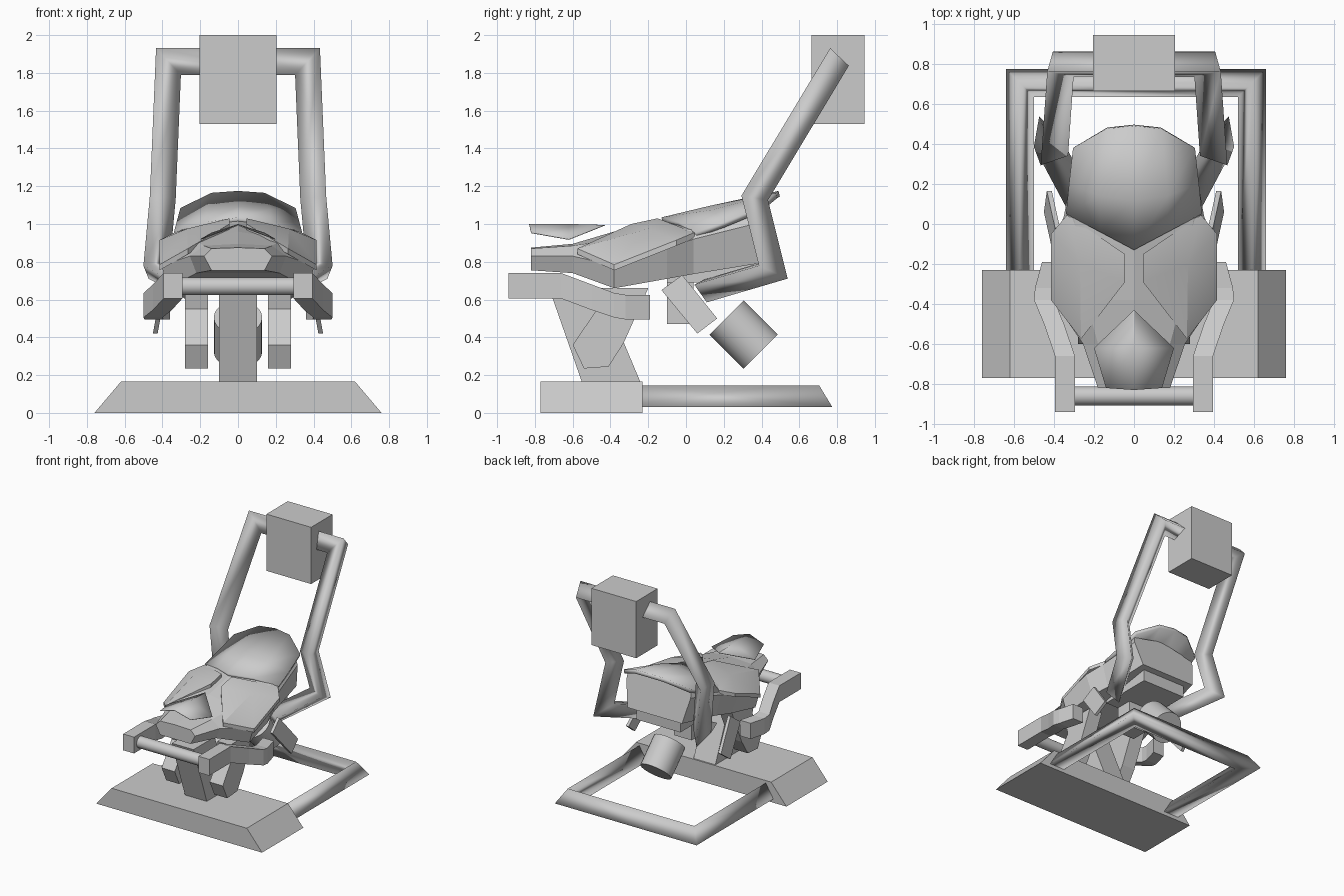
import bpy, bmesh, math
from mathutils import Vector

cube = bpy.data.objects.get("Cube")
if cube:
    bpy.data.objects.remove(cube, do_unlink=True)

GREY = (0.6, 0.6, 0.6, 1)
mat = bpy.data.materials.new("plain grey")
mat.use_nodes = True
mat.diffuse_color = GREY
mat.node_tree.nodes["Principled BSDF"].inputs["Base Color"].default_value = GREY


def make(name, verts, faces, smooth=None, recalc=True):
    mesh = bpy.data.meshes.new(name)
    mesh.from_pydata([tuple(v) for v in verts], [], faces)
    bm = bmesh.new()
    bm.from_mesh(mesh)
    bmesh.ops.remove_doubles(bm, verts=bm.verts, dist=0.0005)
    if recalc:
        bmesh.ops.recalc_face_normals(bm, faces=bm.faces)
    bm.to_mesh(mesh)
    bm.free()
    mesh.materials.append(mat)
    obj = bpy.data.objects.new(name, mesh)
    bpy.context.collection.objects.link(obj)
    if smooth:
        bpy.ops.object.select_all(action='DESELECT')
        obj.select_set(True)
        bpy.context.view_layer.objects.active = obj
        bpy.ops.object.shade_smooth_by_angle(angle=math.radians(smooth))
    return obj


def loft(name, rings, smooth=None, caps=True):
    n = len(rings[0])
    verts = [v for r in rings for v in r]
    faces = [(i * n + j, i * n + (j + 1) % n, (i + 1) * n + (j + 1) % n, (i + 1) * n + j)
             for i in range(len(rings) - 1) for j in range(n)]
    if caps:
        faces += [tuple(range(n)), tuple(range(len(verts) - n, len(verts)))]
    return make(name, verts, faces, smooth)


def box(name, x0, x1, y0, y1, z0, z1):
    return loft(name, [[(x0, y0, z), (x1, y0, z), (x1, y1, z), (x0, y1, z)] for z in (z0, z1)])


def side_prism(name, profile, x0, x1):
    return loft(name, [[(x, y, z) for y, z in profile] for x in (x0, x1)])


def rod(name, a, b, radius, sides=24):
    a, b = Vector(a), Vector(b)
    q = (b - a).to_track_quat('Z', 'Y')
    ring = [q @ Vector((radius * math.cos(t), radius * math.sin(t), 0))
            for t in (2 * math.pi * k / sides for k in range(sides))]
    return loft(name, [[p + v for v in ring] for p in (a, b)], 40)


def mitred_tube(name, path, apex, height, width):
    """Sweep a triangular section along a path with mitred corners."""
    path = [Vector(p) for p in path]
    d = (path[1] - path[0]).normalized()
    up = Vector(apex)
    up = (up - d * up.dot(d)).normalized()
    side = d.cross(up)
    ring = [path[0] + v for v in (up * height * .55, side * width / 2 - up * height * .45,
                                  -side * width / 2 - up * height * .45)]
    rings = [ring]
    for i in range(1, len(path)):
        d = (path[i] - path[i - 1]).normalized()
        n = d if i == len(path) - 1 else d + (path[i + 1] - path[i]).normalized()
        ring = [v + d * ((path[i] - v).dot(n) / d.dot(n)) for v in ring]
        rings.append(ring)
    return loft(name, rings, 130)


def mirror_path(half):
    return half + [(-x, y, z) for x, y, z in reversed(half) if x > 0]


def shell(name, rows, thick, smooth=None):
    """Half rows run from the centre line outward, mirrored to a thin plate."""
    full = [[(-x, y, z) for x, y, z in reversed(r[1:])] + r for r in rows]
    n = len(full[0])
    faces = [(i * n + j, i * n + j + 1, (i + 1) * n + j + 1, (i + 1) * n + j)
             for i in range(len(full) - 1) for j in range(n - 1)]
    obj = make(name, [v for r in full for v in r], faces, smooth, False)
    if thick:
        mod = obj.modifiers.new("thickness", 'SOLIDIFY')
        mod.thickness = thick
        mod.offset = -1
    return obj


# Base: sloped-end floor block and rear floor frame
loft("floor_base", [[(-w, -.77, z), (w, -.77, z), (w, -.23, z), (-w, -.23, z)]
                    for w, z in ((.76, 0), (.62, .165))])
mitred_tube("floor_frame", [(.59, -.24, .082), (.59, .705, .082), (-.57, .705, .082),
                            (-.57, -.24, .082)], (0, 0, 1), .115, .14)

# Leaning post and belly parts
side_prism("post", [(-.55, .16), (-.24, .16), (-.45, .66), (-.725, .66)], -.1, .1)
box("belly", -.2, .2, -.1, .36, .69, .82)
box("belly_lug", -.08, .08, -.1, .04, .47, .72)
rod("rear_cylinder", (.0, .215, .505), (.0, .395, .325), .128)

# Screen support and screen
mitred_tube("screen_support",
            mirror_path([(.25, .09, .645), (.45, .465, .755), (.415, .37, 1.135),
                         (.385, .8, 1.85)]), (0, .5, -1), .115, .145)
box("screen", -.205, .205, .665, .945, 1.53, 2)

# Handlebar
rod("handlebar", (-.3, -.86, .67), (.3, -.86, .67), .047)

# Arms, legs, pedals and cheek panels on both sides
arm = [(-.94, .345, .605, .74), (-.66, .345, .605, .74), (-.5, .40, .545, .68),
       (-.38, .45, .505, .635), (-.32, .445, .495, .625), (-.19, .41, .495, .625)]
cheek = [(.045, -.15, 1.03), (.335, .045, .955), (.415, -.05, .915), (.415, -.38, .785),
         (.265, -.575, .87), (.045, -.29, 1.0)]
leg = [(-.6, .36), (-.54, .235), (-.41, .245), (-.33, .37), (-.2, .66), (-.5, .66), (-.47, .55)]
pedal = [(-.13, .65), (-.02, .73), (.165, .5), (.06, .42)]
for s, tag in ((1, "left"), (-1, "right")):
    loft(tag + "_arm", [[(s * (x - .05), y, a), (s * (x + .05), y, a),
                         (s * (x + .05), y, b), (s * (x - .05), y, b)] for y, x, a, b in arm])
    side_prism(tag + "_leg", leg, s * .16, s * .28)
    loft(tag + "_pedal", [[(s * (x + (.7 - z) * .18), y, z) for y, z in pedal]
                          for x in (.375, .4)])
    hub = (.27, -.2, .975)
    rings = [[(s * x, y, z - dz) for x, y, z in cheek] for dz in (0, .03)]
    verts = rings[0] + rings[1] + [(s * hub[0], hub[1], hub[2])]
    n = len(cheek)
    faces = [(i, (i + 1) % n, 2 * n) for i in range(n)]
    faces += [(i, (i + 1) % n, n + (i + 1) % n, n + i) for i in range(n)]
    make(tag + "_cheek_panel", verts, faces, 30)

# Hull: each station is y, centre top, shoulder, flank and bottom (x, z)
hull = [(-.82, .875, (.14, .87), (.18, .83), (.14, .755)),
        (-.6, .895, (.18, .885), (.255, .83), (.22, .74)),
        (-.38, .96, (.24, .92), (.405, .78), (.37, .66)),
        (-.1, 1.02, (.28, .96), (.405, .87), (.34, .71)),
        (.04, 1.05, (.3, .97), (.35, .92), (.3, .735)),
        (.36, 1.12, (.29, 1.05), (.295, 1.0), (.25, .795))]
rings = []
for y, top, *pts in hull:
    lean = .12 if y > .3 else 0
    half = [(x, y + (1 - z) * lean * 2, z) for x, z in pts]
    rings.append([(0, y - lean * .2, top)] + half + [(-x, yy, z) for x, yy, z in reversed(half)])
loft("hull", rings)

# Seat plate and floating windscreen
shell("seat", [[(0, -.13, 1.035), (.17, -.04, 1.01), (.34, .05, .955)],
               [(0, .12, 1.095), (.17, .14, 1.075), (.325, .2, 1.01)],
               [(0, .49, 1.175), (.14, .475, 1.165), (.305, .38, 1.085)]], .03, 40)
shell("windscreen", [[(0, -.83, 1), (.14, -.82, .955)],
                     [(0, -.62, 1), (.2, -.62, .92)],
                     [(0, -.43, .995), (.005, -.435, .993)]], .004, 60)
